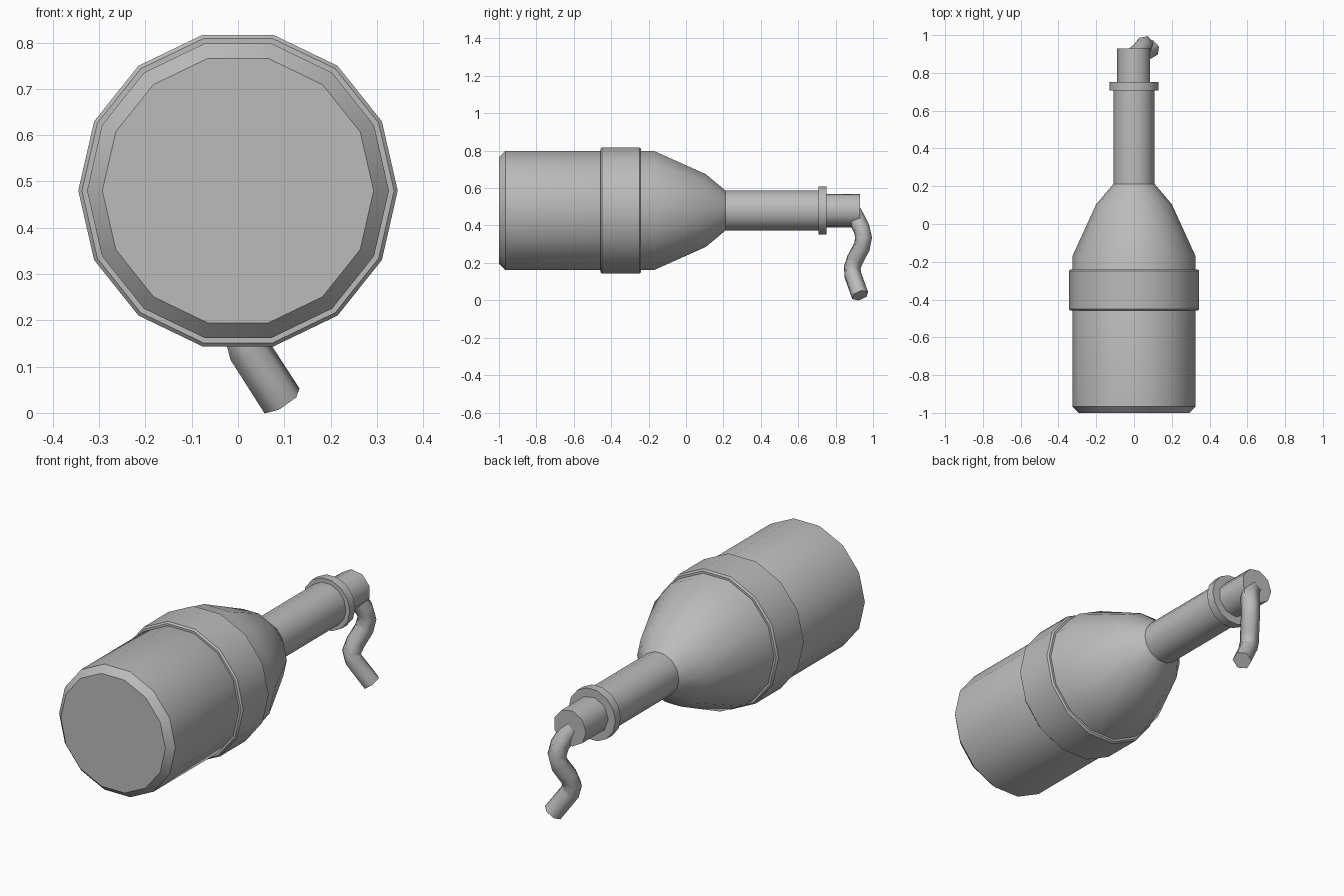
import bpy, bmesh, math

if "Cube" in bpy.data.objects:
    bpy.data.objects.remove(bpy.data.objects["Cube"])

AXIS_Z = 0.48
grey = bpy.data.materials.new("plain_grey")
grey.diffuse_color = (0.5, 0.5, 0.5, 1)
grey.use_nodes = True
grey.node_tree.nodes["Principled BSDF"].inputs["Base Color"].default_value = grey.diffuse_color


def smooth(obj, angle):
    bpy.ops.object.select_all(action='DESELECT')
    obj.select_set(True)
    bpy.context.view_layer.objects.active = obj
    bpy.ops.object.shade_smooth_by_angle(angle=math.radians(angle))


def lathe(name, profile, sides, angle=30, start=0.0):
    """Closed solid turned around the y axis from (y, radius) pairs."""
    bm = bmesh.new()
    rings = []
    for y, r in profile:
        rings.append([bm.verts.new((r * math.cos(start + math.tau * i / sides), y,
                                    AXIS_Z + r * math.sin(start + math.tau * i / sides)))
                      for i in range(sides)])
    for a, b in zip(rings, rings[1:]):
        for i in range(sides):
            j = (i + 1) % sides
            bm.faces.new((a[i], a[j], b[j], b[i]))
    bm.faces.new(rings[0])
    bm.faces.new(rings[-1])
    bmesh.ops.recalc_face_normals(bm, faces=bm.faces)
    mesh = bpy.data.meshes.new(name)
    bm.to_mesh(mesh)
    bm.free()
    obj = bpy.data.objects.new(name, mesh)
    bpy.context.collection.objects.link(obj)
    mesh.materials.append(grey)
    smooth(obj, angle)
    return obj


# Main canister with chamfered base and tapered shoulder
lathe("canister", [(-1.0, 0.293), (-0.966, 0.326), (-0.17, 0.326),
                   (0.105, 0.2), (0.212, 0.109)], 14)
# Raised band around the canister
lathe("band", [(-0.458, 0.32), (-0.458, 0.337), (-0.45, 0.345), (-0.248, 0.345),
               (-0.24, 0.337), (-0.24, 0.32)], 14)
# Neck, collar and end plug
lathe("neck", [(0.2, 0.109), (0.73, 0.109)], 14)
lathe("collar", [(0.708, 0.131), (0.752, 0.131)], 14)
lathe("end_plug", [(0.74, 0.091), (0.93, 0.091)], 9, 42, math.pi)

# Short wavy hose hanging from the plug
path = [(0.0, 0.89, 0.475), (0.025, 0.91, 0.44), (0.05, 0.938, 0.385),
        (0.058, 0.95, 0.335), (0.05, 0.94, 0.285), (0.025, 0.905, 0.22),
        (0.014, 0.889, 0.175), (0.025, 0.892, 0.135), (0.095, 0.931, 0.026)]
curve = bpy.data.curves.new("hose", 'CURVE')
curve.dimensions = '3D'
curve.bevel_depth = 0.047
curve.bevel_resolution = 1
curve.use_fill_caps = True
spline = curve.splines.new('POLY')
spline.points.add(len(path) - 1)
for point, co in zip(spline.points, path):
    point.co = (*co, 1)
hose = bpy.data.objects.new("hose", curve)
bpy.context.collection.objects.link(hose)
curve.materials.append(grey)
bpy.ops.object.select_all(action='DESELECT')
hose.select_set(True)
bpy.context.view_layer.objects.active = hose
bpy.ops.object.convert(target='MESH')
smooth(bpy.context.view_layer.objects.active, 62)
